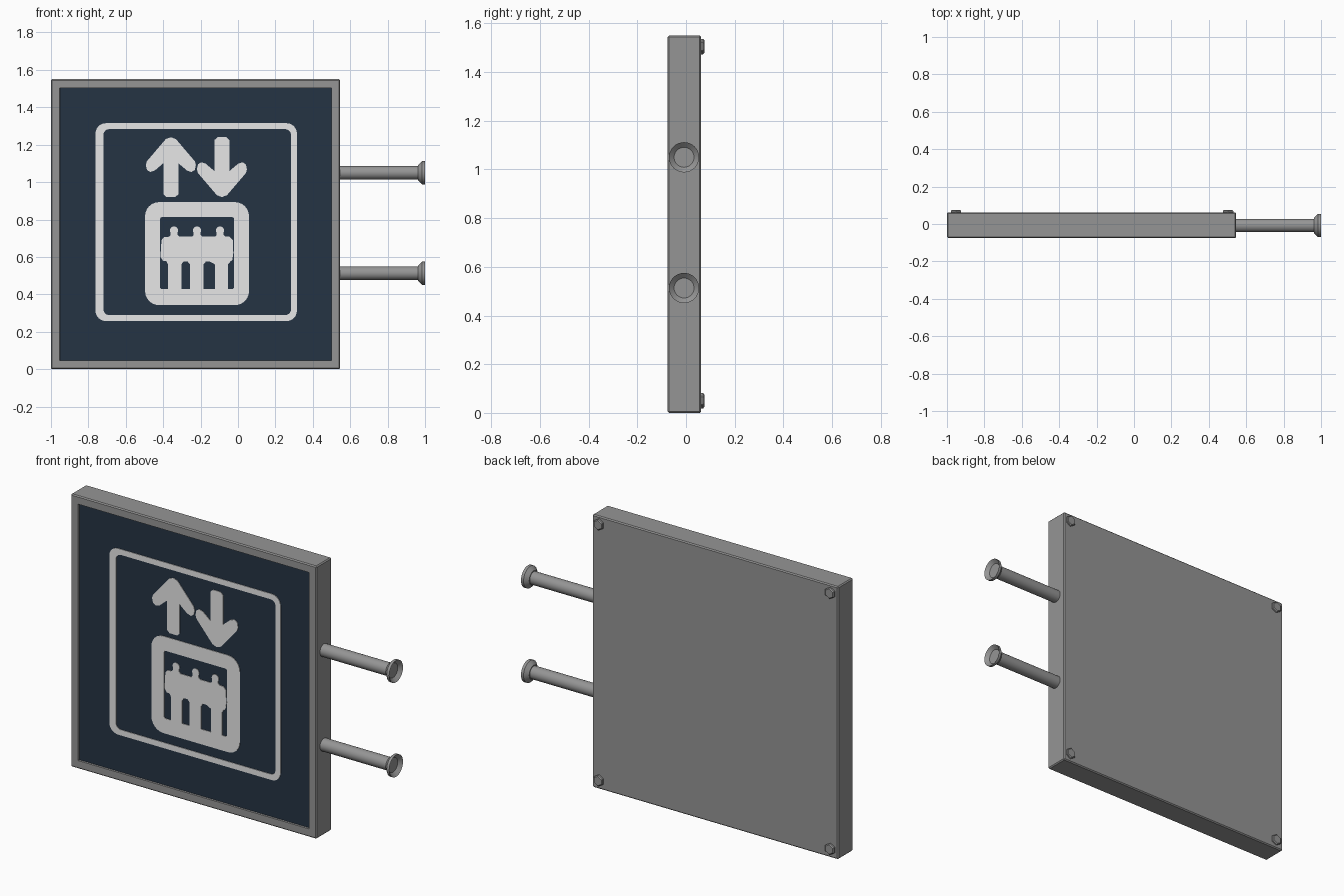
import bpy, bmesh, math
from mathutils import Vector, Matrix

if "Cube" in bpy.data.objects:
    bpy.data.objects.remove(bpy.data.objects["Cube"])


def material(name, rgb):
    m = bpy.data.materials.new(name)
    m.diffuse_color = (*rgb, 1)
    m.use_nodes = True
    m.node_tree.nodes["Principled BSDF"].inputs["Base Color"].default_value = m.diffuse_color
    return m


GREY = material("metal grey", (0.30, 0.30, 0.30))
BLUE = material("panel dark blue", (0.0185, 0.033, 0.056))
WHITE = material("symbol white", (0.8, 0.8, 0.8))

FRONT, BACK = -0.075, 0.062
PANEL_Y = FRONT + 0.010


def finish(bm, name, mats, smooth=False):
    bmesh.ops.recalc_face_normals(bm, faces=bm.faces[:])
    me = bpy.data.meshes.new(name)
    bm.to_mesh(me)
    bm.free()
    ob = bpy.data.objects.new(name, me)
    bpy.context.collection.objects.link(ob)
    for m in mats:
        me.materials.append(m)
    if smooth:
        bpy.ops.object.select_all(action='DESELECT')
        ob.select_set(True)
        bpy.context.view_layer.objects.active = ob
        bpy.ops.object.shade_smooth_by_angle(angle=math.radians(30))
    return ob


# Sign case: bevelled box with a recessed blue front panel
bm = bmesh.new()
bmesh.ops.create_cube(bm, size=1)
for v in bm.verts:
    v.co = Vector((-0.227 + v.co.x * 1.546, (FRONT + BACK) / 2 + v.co.y * (BACK - FRONT),
                   0.775 + v.co.z * 1.55))
bmesh.ops.bevel(bm, geom=bm.edges[:], offset=0.006, segments=1, affect='EDGES')
bm.faces.ensure_lookup_table()
front = min(bm.faces, key=lambda f: f.calc_center_median().y)
bmesh.ops.inset_region(bm, faces=[front], thickness=0.057)
bmesh.ops.inset_region(bm, faces=[front], thickness=0.0015)
for v in front.verts:
    v.co.y = PANEL_Y
front.material_index = 1
finish(bm, "sign_case", [GREY, BLUE])


# Thin symbol plates
def plate(name, outer, inner=None):
    bm = bmesh.new()
    y = PANEL_Y - 0.003

    def ring(pts):
        return [bm.verts.new((x, y, z)) for x, z in pts]
    a = ring(outer)
    if inner:
        b, n = ring(inner), len(outer)
        for i in range(n):
            j = (i + 1) % n
            bm.faces.new((a[i], a[j], b[j], b[i]))
    else:
        bm.faces.new(a)
    bmesh.ops.recalc_face_normals(bm, faces=bm.faces[:])
    ext = bmesh.ops.extrude_face_region(bm, geom=bm.faces[:])
    for v in ext["geom"]:
        if isinstance(v, bmesh.types.BMVert):
            v.co.y = PANEL_Y + 0.001
    bmesh.ops.triangulate(bm, faces=[f for f in bm.faces if len(f.verts) > 4])
    return finish(bm, name, [WHITE])


def rounded(x0, x1, z0, z1, r, n=6):
    pts = []
    for cx, cz, k in ((x1 - r, z1 - r, 0), (x0 + r, z1 - r, 1),
                      (x0 + r, z0 + r, 2), (x1 - r, z0 + r, 3)):
        for i in range(n + 1):
            t = math.pi / 2 * (k + i / n)
            pts.append((cx + r * math.cos(t), cz + r * math.sin(t)))
    return pts


plate("symbol_border", rounded(-0.762, 0.315, 0.257, 1.315, 0.055),
      rounded(-0.719, 0.283, 0.289, 1.283, 0.03))
plate("lift_cabin", rounded(-0.497, 0.059, 0.342, 0.893, 0.075),
      rounded(-0.417, -0.021, 0.428, 0.813, 0.012))

# Up arrow and its half-turned copy
CX, CZ = -0.359, 1.08
half = [(0.027, 0.150), (0.128, 0.032), (0.134, 0.012), (0.128, -0.015), (0.11, -0.026),
        (0.086, -0.018), (0.040, 0.021), (0.040, -0.145), (0.024, -0.160)]
arrow = [(0, 0.160)] + half + [(-x, z) for x, z in reversed(half)]
plate("up_arrow", [(CX + x, CZ + z) for x, z in arrow])
plate("down_arrow", [(CX + 0.273 - x, CZ - z) for x, z in arrow])

# Three passengers as one silhouette: legs left to right, then heads right to left
people = [(-0.409, 0.69), (-0.415, 0.60), (-0.400, 0.578), (-0.383, 0.578)]
for x0, x1 in ((-0.374, -0.303), (-0.257, -0.184), (-0.123, -0.053)):
    people += [(x0, 0.56), (x0, 0.426), (x1, 0.426), (x1, 0.56), (x1 + 0.012, 0.575)]
    if x1 < -0.1:
        people.append((x1 + 0.034, 0.575))
people += [(-0.03, 0.585), (-0.025, 0.62), (-0.028, 0.69), (-0.045, 0.708)]
for x in (-0.096, -0.219, -0.342):
    people += [(x + 0.028, 0.708), (x + 0.019, 0.717)]
    people += [(x + 0.022 * math.cos(t), 0.741 + 0.022 * math.sin(t))
               for t in [math.radians(-30 + 24 * i) for i in range(11)]]
    people += [(x - 0.019, 0.717), (x - 0.028, 0.708)]
people.append((-0.395, 0.706))
plate("passengers", people)


# Wall brackets: lathed arm with a dished end flange
def bracket(name, z):
    prof = [(0.53, 0), (0.53, 0.036), (0.963, 0.036), (0.963, 0.041), (0.984, 0.062),
            (1.0, 0.062), (0.981, 0.041), (0.981, 0)]
    bm = bmesh.new()
    vs = [bm.verts.new((x, -0.008, z + r)) for x, r in prof]
    es = [bm.edges.new(p) for p in zip(vs, vs[1:])]
    bmesh.ops.spin(bm, geom=vs + es, cent=(0, -0.008, z), axis=(1, 0, 0),
                   angle=math.tau, steps=32)
    bmesh.ops.remove_doubles(bm, verts=bm.verts[:], dist=0.0002)
    finish(bm, name, [GREY], True)


bracket("upper_bracket", 1.05)
bracket("lower_bracket", 0.513)

# Hexagonal bolt heads in the back corners
for side, x in (("left", -0.952), ("right", 0.503)):
    for level, z in (("lower", 0.05), ("upper", 1.505)):
        bm = bmesh.new()
        bmesh.ops.create_cone(bm, cap_ends=True, segments=6, radius1=0.032, radius2=0.032,
                              depth=0.02)
        top = [f for f in bm.faces if f.normal.z > 0.9]
        bmesh.ops.bevel(bm, geom=list(top[0].edges), offset=0.005, segments=1, affect='EDGES')
        bmesh.ops.transform(bm, verts=bm.verts[:], matrix=Matrix.Translation((x, 0.065, z))
                            @ Matrix.Rotation(-math.pi / 2, 4, 'X'))
        # points of the hexagon face up and down
        hi = max(v.co.z for v in bm.verts) - z
        if hi < 0.03:
            bmesh.ops.rotate(bm, verts=bm.verts[:], cent=(x, 0, z),
                             matrix=Matrix.Rotation(math.pi / 6, 3, 'Y'))
        finish(bm, f"{level}_{side}_bolt", [GREY])
